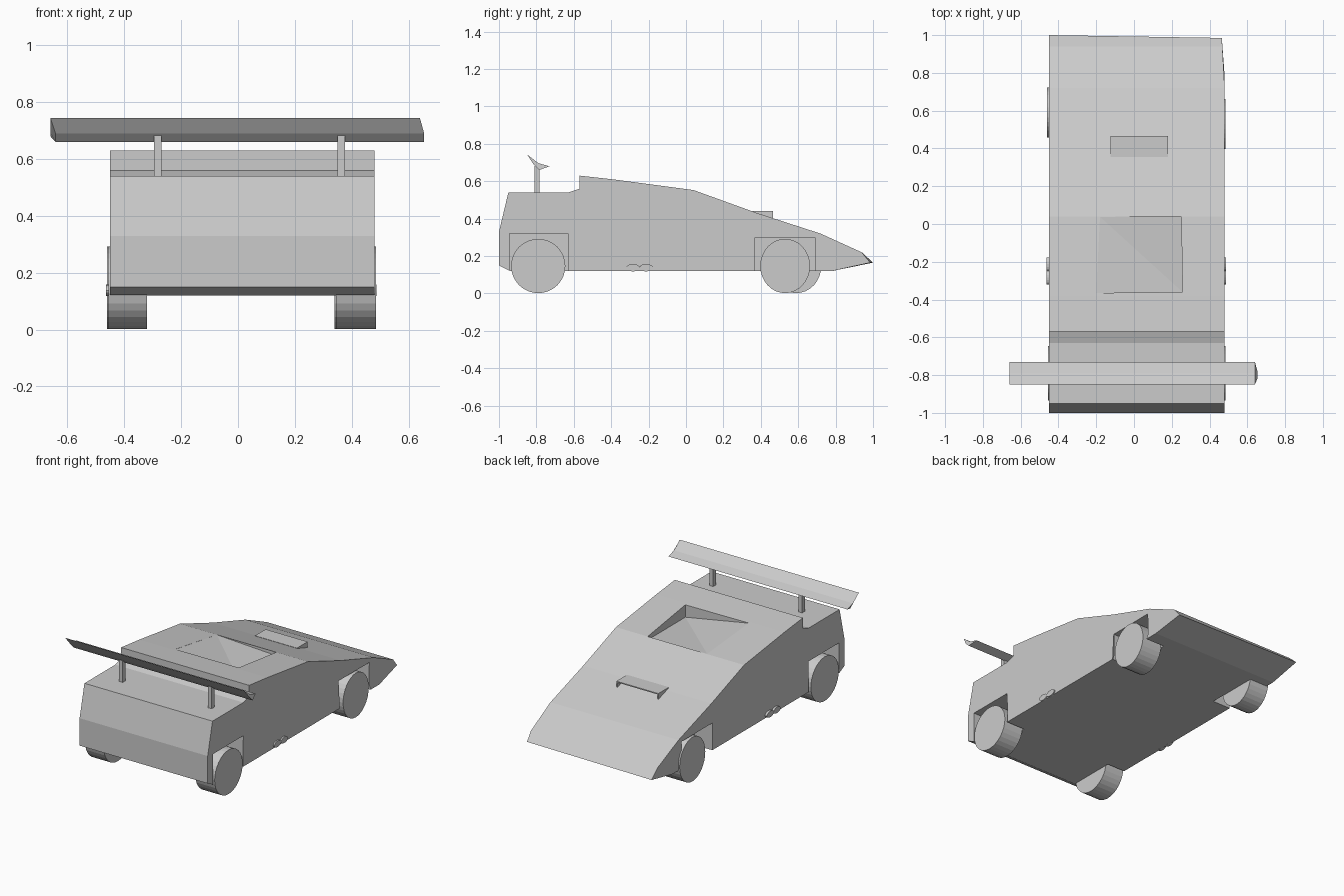
import bpy, bmesh, math
from mathutils import Matrix

if "Cube" in bpy.data.objects:
    bpy.data.objects.remove(bpy.data.objects["Cube"])


def finish(name, bm):
    bmesh.ops.recalc_face_normals(bm, faces=bm.faces)
    me = bpy.data.meshes.new(name)
    bm.to_mesh(me)
    bm.free()
    ob = bpy.data.objects.new(name, me)
    bpy.context.collection.objects.link(ob)
    return ob


def extrude_profile(name, pts, x0, x1, tweak=None):
    """Extrude a (y, z) profile along x; tweak = {index: function(x, co)}."""
    bm = bmesh.new()
    a = [bm.verts.new((x0, y, z)) for y, z in pts]
    b = [bm.verts.new((x1, y, z)) for y, z in pts]
    bm.faces.new(a)
    bm.faces.new(b[::-1])
    n = len(pts)
    for i in range(n):
        bm.faces.new((a[i], b[i], b[(i + 1) % n], a[(i + 1) % n]))
    if tweak:
        tweak(a, b)
    return finish(name, bm)


def box(name, x, y, z):
    return extrude_profile(name, [(y[0], z[0]), (y[1], z[0]), (y[1], z[1]), (y[0], z[1])], *x)


def disc(name, x, y, z, ry, rz, sides):
    """Cylinder lying along x with an elliptical section."""
    pts = [(y + ry * math.cos(2 * math.pi * i / sides),
            z + rz * math.sin(2 * math.pi * i / sides)) for i in range(sides)]
    return extrude_profile(name, pts, *x)


def cut(target, cutter):
    mod = target.modifiers.new("cut_" + cutter.name, 'BOOLEAN')
    mod.operation = 'DIFFERENCE'
    mod.solver = 'EXACT'
    mod.object = cutter
    bpy.context.view_layer.objects.active = target
    bpy.ops.object.modifier_apply(modifier=mod.name)
    bpy.data.objects.remove(cutter)


# Wedge-shaped body
profile = [(-1, 0.15), (-1, 0.33), (-0.95, 0.54), (-0.63, 0.54), (-0.57, 0.56),
           (-0.57, 0.63), (-0.38, 0.609), (0.04, 0.553), (0.38, 0.43), (0.72, 0.32),
           (0.94, 0.22), (1, 0.165), (0.78, 0.12), (-0.94, 0.12)]


def nose(a, b):
    b[11].co.x, b[11].co.y = 0.465, 0.985
    b[10].co.x = 0.468


body = extrude_profile("body", profile, -0.45, 0.48, nose)

# Wheel arches cut from both sides
for x in ((-0.6, -0.32), (0.345, 0.6)):
    cut(body, box("rear_arch", x, (-0.945, -0.63), (0.0, 0.322)))
    cut(body, box("front_arch", x, (0.37, 0.69), (0.0, 0.298)))

# Sunken roof opening with a folded floor
bm = bmesh.new()
rim = [(-0.2, -0.365, 0.606), (0.257, -0.36, 0.525), (0.25, 0.04, 0.53), (-0.18, 0.038, 0.553)]
for p in rim:
    bm.verts.new(p)
    bm.verts.new((p[0], p[1], 0.75))
bmesh.ops.convex_hull(bm, input=bm.verts)
cut(body, finish("roof_cutter", bm))

# Wheels
disc("rear_wheel_left", (-0.455, -0.32), -0.79, 0.147, 0.145, 0.145, 32)
disc("rear_wheel_right", (0.345, 0.485), -0.79, 0.147, 0.145, 0.145, 32)
disc("front_wheel_left", (-0.46, -0.32), 0.59, 0.147, 0.133, 0.145, 32)
disc("front_wheel_right", (0.34, 0.485), 0.53, 0.147, 0.133, 0.145, 32)

# Side exhaust outlets
for side, x in (("left", (-0.464, -0.44)), ("right", (0.47, 0.487))):
    for i, y in enumerate((-0.283, -0.213)):
        disc(f"exhaust_{side}_{i + 1}", x, y, 0.138, 0.036, 0.02, 16)

# Bonnet scoop: top plate and two side plates, open towards the nose
box("scoop_top", (-0.125, 0.18), (0.355, 0.465), (0.434, 0.441))
for name, x in (("scoop_side_left", -0.125), ("scoop_side_right", 0.172)):
    extrude_profile(name, [(0.355, 0.436), (0.465, 0.436), (0.465, 0.398)], x, x + 0.008)

# Rear wing on two posts
def wing_ends(a, b):
    for i in (3, 4):
        a[i].co.x += 0.018
        b[i].co.x += 0.015


extrude_profile("wing", [(-0.85, 0.744), (-0.79, 0.697), (-0.73, 0.68), (-0.785, 0.66),
                         (-0.815, 0.69)], -0.66, 0.64, wing_ends)
for name, x in (("wing_post_left", -0.283), ("wing_post_right", 0.363)):
    box(name, (x - 0.013, x + 0.013), (-0.81, -0.782), (0.53, 0.682))
